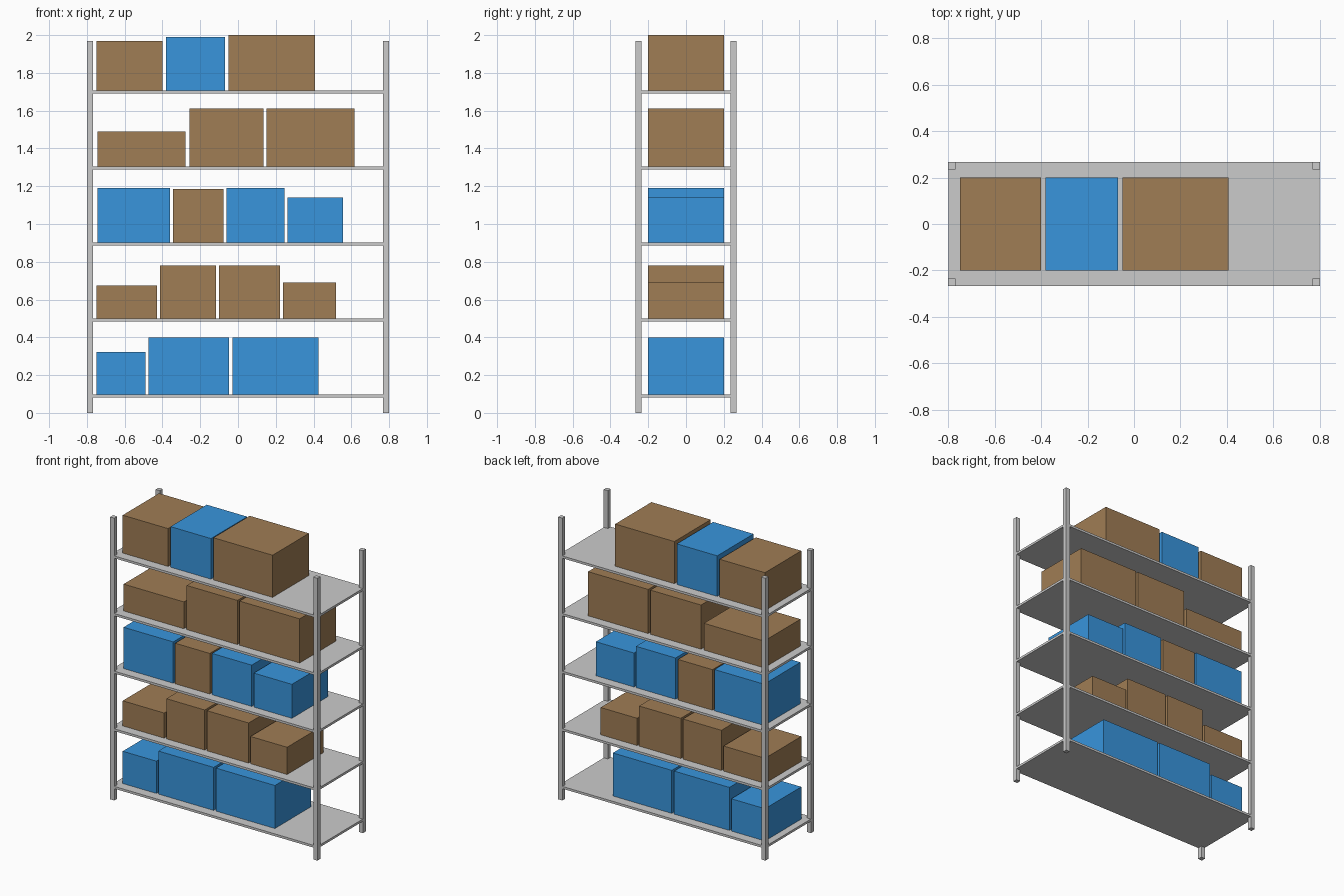
import bpy

default_cube = bpy.data.objects.get("Cube")
if default_cube:
    bpy.data.objects.remove(default_cube, do_unlink=True)

HALF_X, HALF_Y = 0.80, 0.267
POST, POST_HEIGHT = 0.032, 1.97
SHELF_THICK, FIRST_TOP, SHELF_STEP = 0.016, 0.098, 0.402
BOX_HALF_DEPTH = 0.20


def make_material(name, rgb):
    mat = bpy.data.materials.new(name)
    mat.use_nodes = True
    color = (*rgb, 1.0)
    mat.diffuse_color = color
    mat.node_tree.nodes["Principled BSDF"].inputs["Base Color"].default_value = color
    return mat


def add_block(name, low, high, mat=None):
    """Box spanning two opposite corners."""
    center = [(a + b) / 2 for a, b in zip(low, high)]
    bpy.ops.mesh.primitive_cube_add(size=1, location=center)
    obj = bpy.context.object
    obj.name = name
    obj.scale = [b - a for a, b in zip(low, high)]
    bpy.ops.object.transform_apply(location=False, rotation=False, scale=True)
    if mat:
        obj.data.materials.append(mat)
    return obj


cardboard = make_material("cardboard_brown", (0.35, 0.205, 0.09))
plastic = make_material("plastic_blue", (0.04, 0.30, 0.72))

# Corner posts
for side, sx in (("right", -1), ("left", 1)):
    for end, sy in (("front", -1), ("back", 1)):
        xs = sorted((sx * HALF_X, sx * (HALF_X - POST)))
        ys = sorted((sy * HALF_Y, sy * (HALF_Y - POST)))
        add_block(f"{end}_{side}_post", (xs[0], ys[0], 0), (xs[1], ys[1], POST_HEIGHT))

# Contents of each shelf, bottom to top: left edge, right edge, height, material
rows = [
    [(-0.75, -0.49, 0.225, plastic), (-0.475, -0.048, 0.30, plastic),
     (-0.03, 0.425, 0.30, plastic)],
    [(-0.75, -0.43, 0.175, cardboard), (-0.413, -0.117, 0.28, cardboard),
     (-0.10, 0.222, 0.28, cardboard), (0.237, 0.519, 0.19, cardboard)],
    [(-0.743, -0.36, 0.288, plastic), (-0.345, -0.078, 0.283, cardboard),
     (-0.06, 0.246, 0.288, plastic), (0.262, 0.556, 0.237, plastic)],
    [(-0.743, -0.278, 0.187, cardboard), (-0.256, 0.135, 0.308, cardboard),
     (0.152, 0.616, 0.308, cardboard)],
    [(-0.75, -0.40, 0.264, cardboard), (-0.381, -0.069, 0.283, plastic),
     (-0.05, 0.407, 0.294, cardboard)],
]

# Shelves with their boxes
INSET = 0.001
for level, row in enumerate(rows):
    top = FIRST_TOP + level * SHELF_STEP
    add_block(f"shelf_{level + 1}",
              (INSET - HALF_X, INSET - HALF_Y, top - SHELF_THICK),
              (HALF_X - INSET, HALF_Y - INSET, top))
    for i, (x0, x1, height, mat) in enumerate(row):
        add_block(f"storage_box_{level + 1}_{i + 1}",
                  (x0, -BOX_HALF_DEPTH, top), (x1, BOX_HALF_DEPTH, top + height), mat)
